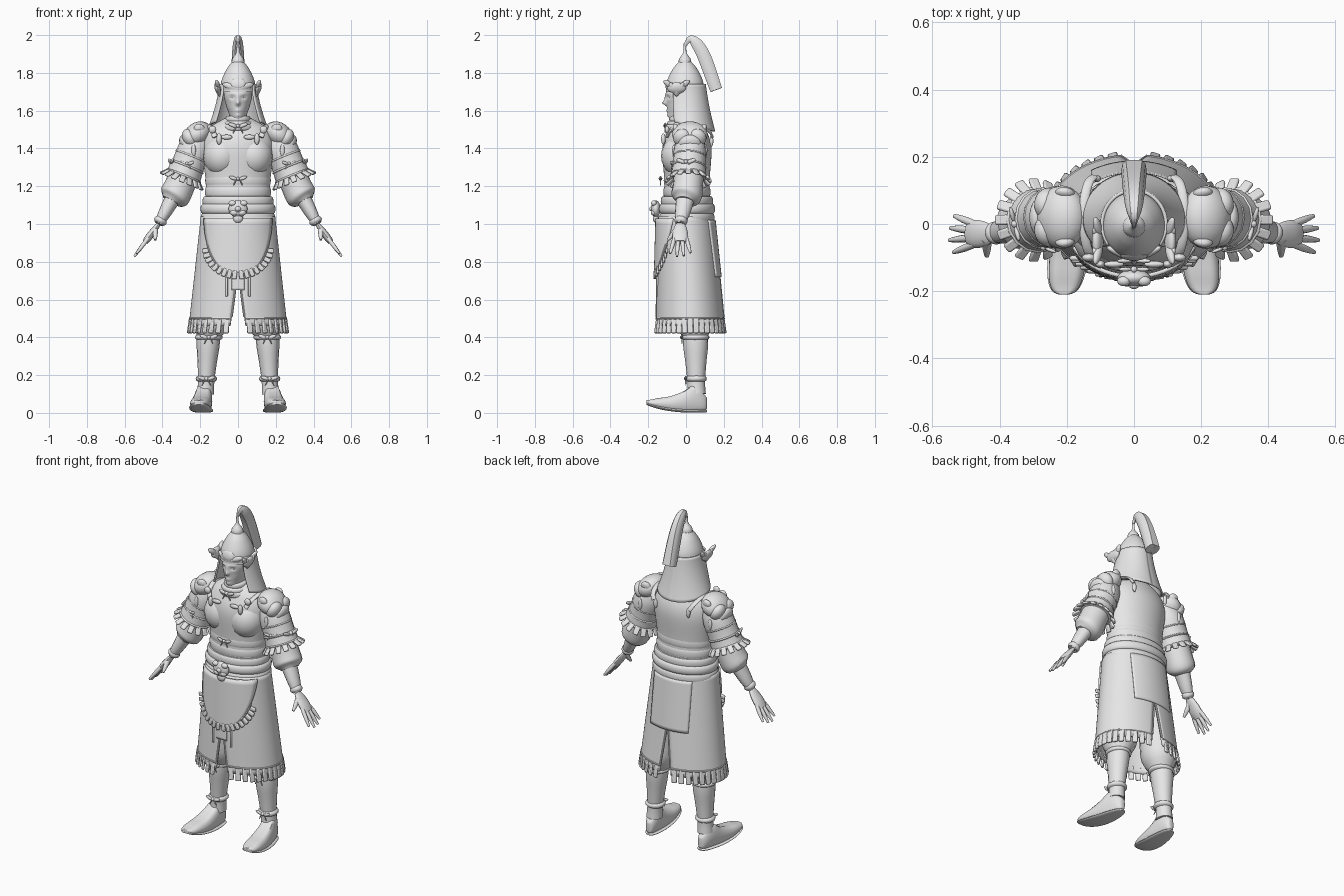
import bpy, bmesh
from math import sin, cos, pi, radians, exp, sqrt
from mathutils import Vector as V, Matrix, Euler

if "Cube" in bpy.data.objects:
    bpy.data.objects.remove(bpy.data.objects["Cube"])

tint = (.8, .8, .8, 1)
grey = bpy.data.materials.new("light_grey")
grey.use_nodes = True
grey.diffuse_color = tint
grey.node_tree.nodes["Principled BSDF"].inputs["Base Color"].default_value = tint
down, front, sideways, upright = V((0, 0, -1)), V((0, -1, 0)), V((1, 0, 0)), V((0, 0, 1))


def finish(name, mesh, mirror=True, thickness=0, rounding=0):
    bmesh.ops.recalc_face_normals(mesh, faces=mesh.faces)
    data = bpy.data.meshes.new(name)
    mesh.to_mesh(data)
    mesh.free()
    data.materials.append(grey)
    data.shade_smooth()
    data.set_sharp_from_angle(angle=radians(40))
    part = bpy.data.objects.new(name, data)
    bpy.context.collection.objects.link(part)
    if thickness:
        solid = part.modifiers.new("thickness", 'SOLIDIFY')
        solid.thickness, solid.offset = thickness, 0
    if rounding:
        bevel = part.modifiers.new("rounding", 'BEVEL')
        bevel.width, bevel.segments = rounding, 2
    if mirror:
        part.modifiers.new("mirror", 'MIRROR')
    return part


def along(points, t):
    # smooth curve through numbers or vectors
    last = len(points) - 1
    i = min(int(t * last), last - 1)
    f = t * last - i
    a, b = points[i], points[i + 1]
    leave = (b - points[max(i - 1, 0)]) / 2
    arrive = (points[min(i + 2, last)] - a) / 2
    return a + (b - a) * (f * f * (3 - 2 * f)) + leave * (f * (1 - f) ** 2) - arrive * (f * f * (1 - f))


def steps(count):
    return [i / count for i in range(count + 1)]


def skin(name, rings, closed=True, **options):
    mesh = bmesh.new()
    grid = [[mesh.verts.new(p) for p in ring] for ring in rings]
    size = len(grid[0])
    for low, high in zip(grid, grid[1:]):
        for i in range(size if closed else size - 1):
            j = (i + 1) % size
            mesh.faces.new((low[i], low[j], high[j], high[i]))
    if closed:
        mesh.faces.new(grid[0])
        mesh.faces.new(grid[-1])
    return finish(name, mesh, **options)


def oval(row, angle, out=0.0):
    # row: height, half width, half depth, centre depth
    z, wide, deep, middle = row
    return V(((wide + out) * cos(angle), middle + (deep + out) * sin(angle), z))


def turn(count):
    return [2 * pi * i / count for i in range(count)]


def profile(middle, *rows):
    rows = [V((*row, middle)) for row in rows]
    return [along(rows, t) for t in steps(40)]


def level(rows, z):
    return (z, *min(rows, key=lambda row: abs(row[0] - z))[1:])


def loft(name, rows):
    return skin(name, [[oval(row, a) for a in turn(64)] for row in rows], mirror=False)


def band(name, rows, z, half, bulge):
    # padded roll around a body profile
    rings = []
    for t in steps(8):
        row = level(rows, z)
        out = bulge * sin(pi * t) ** .5 - .01
        rings.append([oval((z - half * cos(pi * t), *row[1:]), a, out) for a in turn(48)])
    skin(name, rings, mirror=False)


def limb(name, path, radii, ref=-front, flat=1.0, sides=16, count=16, **options):
    path = [V(p) for p in path]
    rings = []
    for t in steps(count):
        ahead, behind = along(path, min(t + .02, 1)), along(path, max(t - .02, 0))
        axis = (ahead - behind).normalized()
        u = (ref - axis * axis.dot(ref)).normalized()
        w = axis.cross(u) * flat
        rings.append([along(path, t) + along(radii, t) * (u * cos(a) + w * sin(a)) for a in turn(sides)])
    return skin(name, rings, **options)


def cuff(name, centre, axis, radius, half=.016):
    limb(name, [centre - axis * half, centre + axis * half], [radius * k for k in (.8, 1, 1, .8)], count=12)


def blobs(name, items, mirror=True):
    # location, radii, tilt about x, y and z
    mesh = bmesh.new()
    for place, size, *tilt in items:
        angles = [radians(a) for a in (tilt or (0, 0, 0))]
        matrix = Matrix.LocRotScale(V(place), Euler(angles), V(size))
        bmesh.ops.create_uvsphere(mesh, u_segments=20, v_segments=12, radius=1, matrix=matrix)
    finish(name, mesh, mirror)


def flaps(name, items, size):
    # small tabs: position, hanging direction, outward direction
    mesh = bmesh.new()
    for place, hang, out in items:
        hang = hang.normalized()
        out = (out - hang * hang.dot(out)).normalized()
        frame = Matrix((hang.cross(out), out, hang)).transposed().to_4x4()
        matrix = Matrix.Translation(place) @ frame @ Matrix.Diagonal((*size, 1))
        bmesh.ops.create_cube(mesh, size=1, matrix=matrix)
    finish(name, mesh, rounding=min(size) * .4)


def bow(name, place, size, heading=0, mirror=True):
    spin = Matrix.Rotation(radians(heading), 3, 'Z')
    items = [(place, V((.3, .3, .3)) * size)]
    for side in (-1, 1):
        loop, tail = V((side * .8, 0, .1)), V((side * .5, 0, -.6))
        items.append((place + spin @ loop * size, V((.7, .2, .3)) * size, 0, -20 * side, heading))
        items.append((place + spin @ tail * size, V((.1, .1, .6)) * size, 0, 25 * -side, heading))
    blobs(name, items, mirror)


# Torso with breast plates and padded waist wraps
torso = profile(.005, (1, .19, .14), (1.2, .17, .12), (1.4, .19, .13), (1.5, .16, .1), (1.56, .07, .06))
loft("torso", torso)
blobs("breast_plate", [((.085, -.03, 1.36), (.1, .102, .11))])
for label, z, bulge in (("chest_roll", 1.23, .013), ("upper_wrap", 1.17, .014), ("lower_wrap", 1.12, .022),
                        ("belt", 1.08, .03), ("hip_roll", 1.03, .02)):
    band(label, torso, z, .028, bulge)
bow("chest_bow", V((0, -.135, 1.24)), .032, mirror=False)
# Beast-face buckle
blobs("buckle", [((0, -.16, 1.08), (.05, .025, .045)), ((.03, -.17, 1.11), (.02, .015, .015)),
                 ((0, -.18, 1.08), (.016, .014, .014)), ((.02, -.17, 1.06), (.022, .016, .016)),
                 ((0, -.16, 1.03), (.026, .015, .024))])


# Coat skirt, split at front and back
def skirt_row(z):
    flare = 1.04 - z
    return z, .19 + .11 * flare, .14 + .066 * flare, .04 * flare


def skirt_point(z, t, out=0.0):
    gap = max(0, .78 - z) * .5
    return oval(skirt_row(z), (t - .5) * (pi - 2 * gap), out)


heights = [1.04 - .58 * t for t in steps(24)]
skin("skirt", [[skirt_point(z, t) for t in steps(32)] for z in heights], closed=False, thickness=.014)
hem = [skirt_point(.5, t, .005) for t in steps(24)]
opening = [z for z in heights if .5 < z < .78]
for label, path in (("hem_trim", hem), ("front_trim", [skirt_point(z, 0, .003) for z in opening]),
                    ("back_trim", [skirt_point(z, 1, .003) for z in opening])):
    limb(label, path, [.006, .006], ref=upright + sideways * .3, sides=8, count=32)
fringe = []
for i in range(17):
    place = skirt_point(.46, (i + .5) / 17, .004)
    out = V((place.x, place.y, 0)).normalized()
    fringe.append((place, down + out * .15, out))
flaps("skirt_fringe", fringe, (.03, .014, .078))


# Panels draped over the skirt
def drape(x, z, out, facing=-1):
    wide, deep, middle = skirt_row(z)[1:]
    return V((x, middle + facing * (deep * sqrt(1 - (x / wide) ** 2) + out), z))


def panel(name, top, bottom, half, out, facing=-1, rounded=False):
    rings = []
    for t in steps(16):
        drop, width = (sin(t * pi / 2), max(.02, cos(t * pi / 2)) ** .8) if rounded else (t, 1)
        z = top + (bottom - top) * drop
        rings.append([drape(half * width * (2 * s - 1), z, out, facing) for s in steps(20)])
    skin(name, rings, closed=False, mirror=False, thickness=.012)
    return rings


apron = panel("front_apron", 1.03, .74, .178, .016, rounded=True)
border = [ring[-1] for ring in apron[5:]]
limb("apron_trim", border, [.007, .007], sides=8, count=32)
fringe = []
for t in steps(8):
    angle = radians(8 + 76 * t)
    place = drape(.17 * cos(angle), .88 - .15 * sin(angle), .018)
    fringe.append((place, sideways * cos(angle) + down * sin(angle), front + sideways * place.x))
flaps("apron_fringe", fringe, (.024, .014, .045))
panel("centre_panel", .85, .65, .033, .004)
panel("back_panel", 1.02, .72, .125, .009, facing=1)
flaps("front_strap", [(drape(.06, .68, .008), down, front)], (.012, .012, .13))

# Trousers, boots and shoes
hip, knee, ankle = V((.09, .02, .95)), V((.155, .05, .4)), V((.172, .055, .1))
limb("trousers", [hip, knee], [.09, .1, .1, .1, .104, .065], flat=.95)
limb("boot_leg", [knee - down * .02, ankle], [.067, .066, .055, .047, .05], flat=.92)
for label, t, radius in (("knee", 0, .072), ("ankle", .73, .055)):
    centre = knee.lerp(ankle, t)
    cuff(label + "_band", centre, down, radius)
    bow(label + "_bow", centre + front * radius, .032)


def shoe(name, grow, height):
    # rounded rings from heel to toe
    rings = []
    for s in steps(24):
        t = (1 - cos(pi * s)) / 2
        end = max(.05, sin(pi * s)) ** .6
        y, x, wide = .112 - .322 * t, .174 + .034 * t, (.044 + .02 * t) * end
        sole, thick = .04 * t ** 3, along(height, t) / 2
        rings.append([(x + (wide + grow * end) * cos(a), y,
                       sole + thick + thick * (.4 + .6 * end) * max(-1, min(1, 1.3 * sin(a)))) for a in turn(24)])
    skin(name, rings)


shoe("shoe", 0, [.1, .15, .11, .08, .06, .035])
shoe("shoe_sole", .005, [.018, .018])

# Arms: shirt sleeve, bare forearm and armoured upper sleeve
shoulder, elbow, wrist = V((.2, .025, 1.47)), V((.31, .01, 1.2)), V((.42, -.03, 1))
upper, lower = (elbow - shoulder).normalized(), (wrist - elbow).normalized()
limb("shirt_sleeve", [shoulder, elbow, elbow.lerp(wrist, .4)], [.06, .075, .08, .08, .05])
limb("forearm", [elbow, wrist], [.06, .05, .04, .026], flat=.85)
cuff("wrist_cuff", wrist - lower * .02, lower, .034)
limb("armour_sleeve", [shoulder, elbow - upper * .05], [.06, .085, .088, .095])
for label, t, radius in (("top_ridge", .42, .088), ("middle_ridge", .62, .091), ("lower_ridge", .8, .097)):
    cuff(label, shoulder.lerp(elbow, t), upper, radius, .01)
fringe = []
across = upper.cross(front)
for angle in turn(16):
    out = across * cos(angle) + front * sin(angle)
    fringe.append((elbow - upper * .045 + out * .102, upper + out, out))
flaps("sleeve_fringe", fringe, (.03, .014, .055))
bow("sleeve_bow", V((.355, 0, 1.33)), .036, 75)
bow("sleeve_front_bow", V((.27, -.07, 1.32)), .028, 20)

# Beast-head shoulder guards and straps
guard = V((.215, .02, 1.475))
items = [(guard, (.08, .095, .062), 0, 35, 0), (guard + V((.062, 0, -.05)), (.03, .06, .05), 0, 25, 0),
         (guard + V((.03, 0, .022)), (.035, .04, .025), 0, 30, 0)]
for side in (-1, 1):
    items.append((guard + V((.04, side * .038, -.02)), (.038, .05, .052), 0, 30, 0))
    items.append((guard + V((-.01, side * .07, .025)), (.03, .018, .032), -20 * side, 20, 0))
blobs("shoulder_guard", items)
blobs("guard_teeth", [(guard + V((.07 - .05 * abs(k) / 4, k * .021, -.085)), (.012, .009, .032)) for k in range(-4, 5)])
arch = [(.12 + .03 * sin(pi * t), .02 - .12 * cos(pi * t), 1.46 + .06 * sin(pi * t)) for t in steps(6)]
limb("shoulder_strap", arch, [.014, .014], ref=sideways, flat=.5)
blobs("strap_toggle", [((.135, -.1, 1.5), (.02, .012, .02)), ((.1, -.12, 1.45), (.014, .012, .03)),
                       ((.06, -.12, 1.46), (.03, .01, .013)), ((.11, .135, 1.44), (.012, .01, .03))])

# Hands
reach = V((.6, 0, -.8))
limb("palm", [wrist, wrist + reach * .12], [.024, .036, .042, .034], flat=.45)
for label, side, length in (("index", -1.5, .105), ("middle", -.5, .125), ("ring", .5, .12), ("little", 1.5, .1)):
    base = wrist + reach * .09 - front * side * .02
    limb(label + "_finger", [base, base + reach * length - front * side * .016], [.011, .011, .006], sides=10)
thumb = wrist + reach * .03 + front * .015
limb("thumb", [thumb, thumb + front * .05 + down * .06], [.016, .013, .007], sides=10)

# Head with a sculpted face
head = loft("head", profile(-.012, (1.5, .05, .06), (1.57, .046, .08), (1.63, .064, .088), (1.7, .073, .09), (1.8, .03, .03)))
features = [(0, 1.64, .01, .012, .02), (0, 1.66, .008, .03, .008), (0, 1.6, .014, .01, .006), (0, 1.575, .014, .008, .007)]
for side in (-.03, .03):
    features += [(side, 1.67, .014, .009, -.009), (side, 1.69, .018, .006, .005)]
for vert in head.data.vertices:
    spot = vert.co.copy()
    if spot.y < 0:
        for x, z, wide, tall, push in features:
            vert.co.y -= push * exp(-((spot.x - x) / wide) ** 2 - ((spot.z - z) / tall) ** 2)
blobs("eye", [((.03, -.082, 1.67), (.012, .008, .006))])
neck = profile(-.015, (1.5, .09, .09), (1.57, .05, .06))
for label, z in (("upper_scarf", 1.555), ("middle_scarf", 1.53), ("lower_scarf", 1.51)):
    band(label, neck, z, .017, .018)
bow("scarf_knot", V((0, -.11, 1.52)), .035, mirror=False)

# Helmet, neck guard and cheek wings
helmet = profile(-.005, (1.7, .095, .101), (1.76, .087, .094), (1.82, .06, .065), (1.86, .03, .032))
loft("helmet", helmet)
band("helmet_brim", helmet, 1.72, .014, .012)
blobs("brow_plate", [((0, -.095, 1.745), (.04, .012, .03), -15, 0, 0), ((.045, -.085, 1.73), (.042, .012, .016), 0, -15, 25)])
rings = []
for t in steps(16):
    row = 1.74 - .25 * t, .095 + .054 * t ** 1.5, .1 + .03 * t, .02 * t * t
    sweep = [radians(128 * s - 38) for s in steps(28)]
    rings.append([oval(row, a) + upright * .03 * t * (1 - sin(a)) for a in sweep])
skin("neck_guard", rings, closed=False, thickness=.01)
wing = V((.108, -.05, 1.72))
blobs("cheek_wing", [(wing + V((0, .02 * k, .007 * k * k - .01)), (.012, .016, .037), -25 * k, 20, 0) for k in range(-2, 3)]
      + [(wing, (.016, .05, .03), 0, 15, 0)])

# Plume on a thin stem
tip = V((0, -.006, 1.855))
limb("plume_socket", [tip, tip - down * .1], [.034, .03, .01, .007, .006], mirror=False)
for k in range(-2, 3):
    sway = sideways * k
    limb("plume_strand_" + "abcde"[k + 2],
         [tip - down * .09, V((0, .03, 1.978)) + sway * .003, V((0, .09, 1.9)) + sway * .005, V((0, .16, 1.71)) + sway * .009],
         [.005, .01, .019, .022, .02], ref=sideways, flat=1.7, sides=10, count=24, mirror=False)
